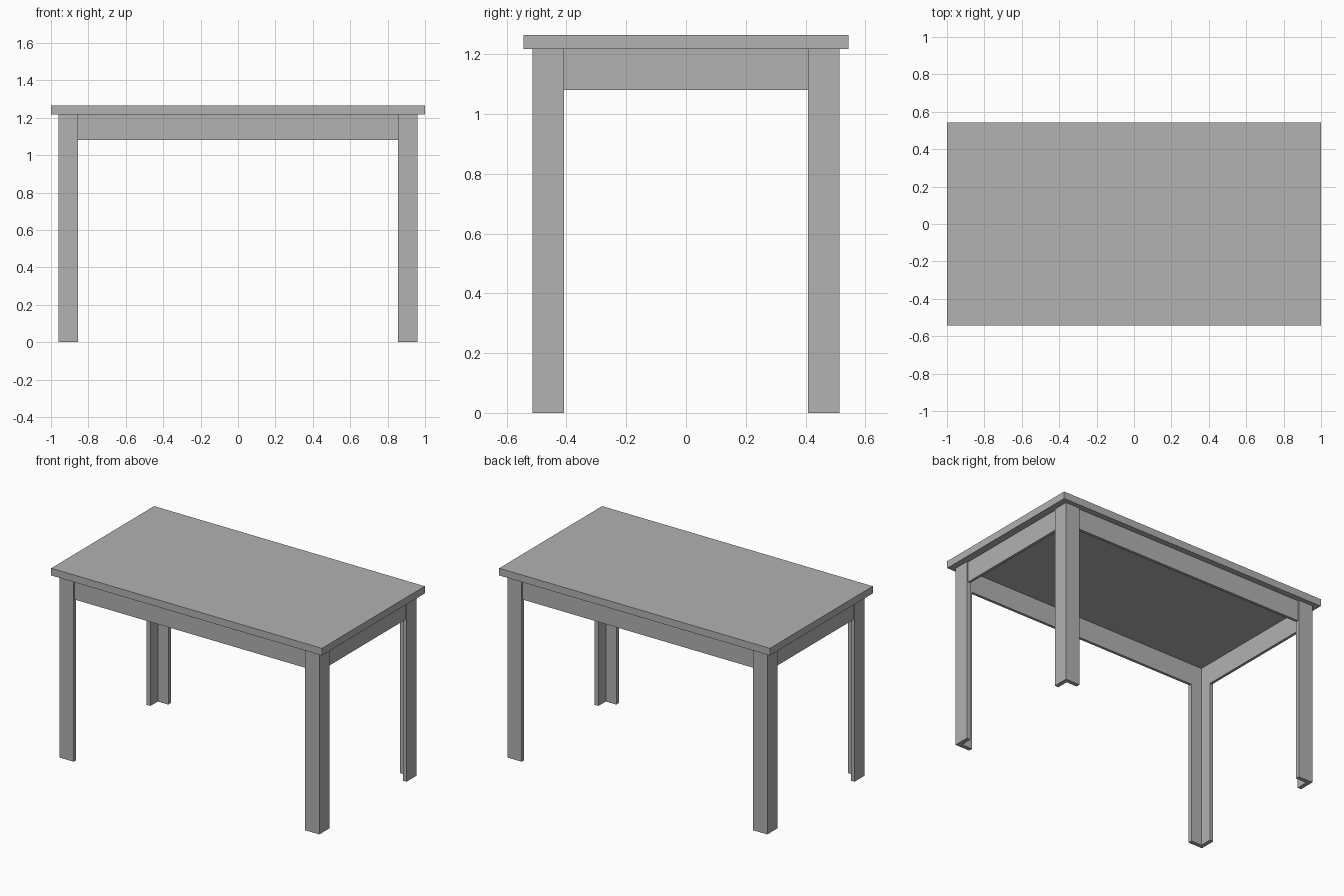
import bpy
import bmesh

if "Cube" in bpy.data.objects:
    bpy.data.objects.remove(bpy.data.objects["Cube"], do_unlink=True)

# Single flat grey
GREY = (0.445, 0.445, 0.445, 1.0)
grey = bpy.data.materials.new("plain_grey")
grey.use_nodes = True
grey.diffuse_color = GREY
grey.node_tree.nodes["Principled BSDF"].inputs["Base Color"].default_value = GREY

# Main dimensions
TOP_X, TOP_Y = 1.0, 0.543
HEIGHT, UNDERSIDE, APRON_BOTTOM = 1.265, 1.217, 1.08
LEG_X, LEG_Y = 0.96, 0.513
LEG_WIDTH, LEG_THICK, APRON_THICK = 0.105, 0.027, 0.018


def prism(name, outline, z0, z1):
    """Extrude a flat outline from z0 up to z1."""
    bm = bmesh.new()
    face = bm.faces.new([bm.verts.new((x, y, z0)) for x, y in outline])
    ext = bmesh.ops.extrude_face_region(bm, geom=[face])
    verts = [v for v in ext["geom"] if isinstance(v, bmesh.types.BMVert)]
    bmesh.ops.translate(bm, verts=verts, vec=(0, 0, z1 - z0))
    bmesh.ops.recalc_face_normals(bm, faces=bm.faces)
    mesh = bpy.data.meshes.new(name)
    bm.to_mesh(mesh)
    bm.free()
    mesh.materials.append(grey)
    obj = bpy.data.objects.new(name, mesh)
    bpy.context.collection.objects.link(obj)
    return obj


def box(name, x0, x1, y0, y1, z0, z1):
    return prism(name, [(x0, y0), (x1, y0), (x1, y1), (x0, y1)], z0, z1)


# Table top
box("table_top", -TOP_X, TOP_X, -TOP_Y, TOP_Y, UNDERSIDE, HEIGHT)

# Angle-section legs, open toward the middle of the table
W, T = LEG_WIDTH, LEG_THICK
section = [(0, 0), (W, 0), (W, T), (T, T), (T, W), (0, W)]
for side, sx in (("left", 1), ("right", -1)):
    for end, sy in (("front", -1), ("back", 1)):
        outline = [(sx * (LEG_X - u), sy * (LEG_Y - v)) for u, v in section]
        prism(f"{end}_{side}_leg", outline, 0, UNDERSIDE)

# Aprons, flush with the inner faces of the legs
span_x, span_y = LEG_X - W, LEG_Y - W
for name, s in (("front", -1), ("back", 1)):
    inner = LEG_Y - T
    ys = sorted((s * inner, s * (inner + APRON_THICK)))
    box(f"{name}_apron", -span_x, span_x, *ys, APRON_BOTTOM, UNDERSIDE)
for name, s in (("left", 1), ("right", -1)):
    inner = LEG_X - T
    xs = sorted((s * inner, s * (inner + APRON_THICK)))
    box(f"{name}_apron", *xs, -span_y, span_y, APRON_BOTTOM, UNDERSIDE)
